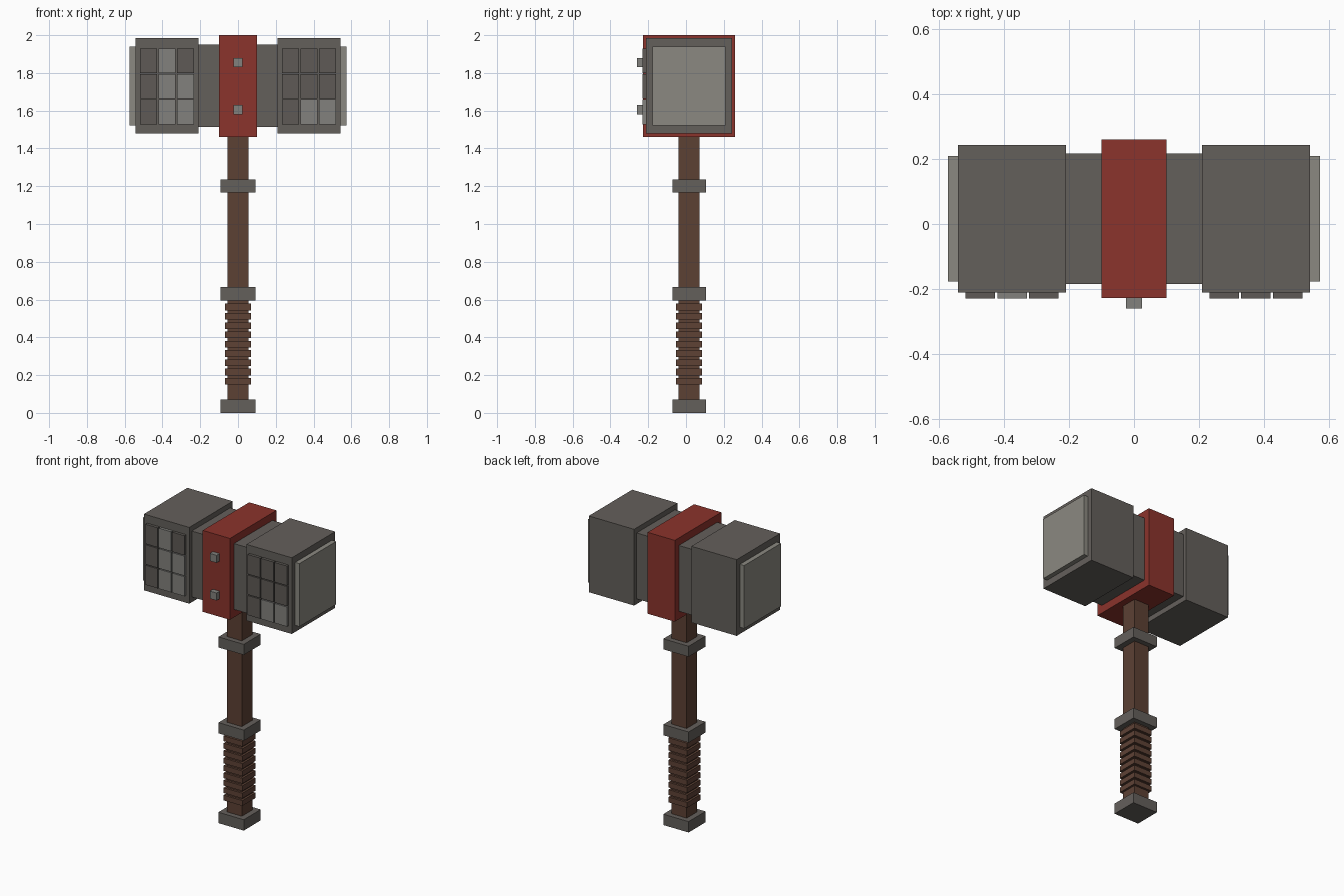
import bpy

if "Cube" in bpy.data.objects:
    bpy.data.objects.remove(bpy.data.objects["Cube"])

CY = 0.0165  # depth centre of the hammer body


def material(name, rgb):
    m = bpy.data.materials.new(name)
    m.diffuse_color = (*rgb, 1)
    m.use_nodes = True
    m.node_tree.nodes["Principled BSDF"].inputs["Base Color"].default_value = m.diffuse_color
    return m


STONE = material("dark_stone", (0.127, 0.116, 0.105))
TILE = material("dark_tile", (0.112, 0.102, 0.092))
LIGHT = material("pale_stone", (0.258, 0.250, 0.218))
STEEL = material("grey_steel", (0.223, 0.220, 0.205))
RED = material("red_band", (0.258, 0.033, 0.025))
WOOD = material("brown_wood", (0.107, 0.052, 0.034))
WRAP = material("brown_leather", (0.112, 0.054, 0.036))


def box(name, x, y, z, mat):
    """Box from (min, max) ranges on each axis."""
    verts = [(a, b, c) for a in x for b in y for c in z]
    faces = [(0, 1, 3, 2), (4, 6, 7, 5), (0, 4, 5, 1),
             (2, 3, 7, 6), (0, 2, 6, 4), (1, 5, 7, 3)]
    me = bpy.data.meshes.new(name)
    me.from_pydata(verts, [], faces)
    me.materials.append(mat)
    ob = bpy.data.objects.new(name, me)
    bpy.context.collection.objects.link(ob)
    return ob


def post(name, hx, hy, z, mat):
    """Box centred on the shaft axis."""
    return box(name, (-hx, hx), (CY - hy, CY + hy), z, mat)


# Shaft, collars and grip wraps
post("shaft", 0.055, 0.055, (0.04, 1.50), WOOD)
for name, z in (("pommel", (0, 0.072)), ("grip_collar", (0.596, 0.667)),
                ("upper_collar", (1.166, 1.236))):
    post(name, 0.093, 0.089, z, STONE)
for i in range(9):
    zc = 0.167 + i * 0.0492
    post(f"grip_wrap_{i + 1}", 0.069, 0.069, (zc - 0.0175, zc + 0.0175), WRAP)

# Head core and central band with two bolts
post("head_core", 0.3, 0.2015, (1.513, 1.95), STONE)
post("head_band", 0.10, 0.244, (1.46, 2.0), RED)
for i, zc in enumerate((1.605, 1.855)):
    box(f"bolt_{i + 1}", (-0.025, 0.025), (-0.26, -0.2), (zc - 0.025, zc + 0.025), STEEL)

# Striking blocks, end plates and front tiles (grids read left to right, top down)
pale = {"left": {(0, 1), (1, 1), (1, 2), (2, 1), (2, 2)},
        "right": {(2, 1), (2, 2)}}
for side, s in (("left", -1), ("right", 1)):
    box(f"{side}_block", sorted((s * 0.21, s * 0.543)),
        (CY - 0.2275, CY + 0.2275), (1.478, 1.984), STONE)
    box(f"{side}_end_plate", sorted((s * 0.5, s * 0.574)),
        (CY - 0.193, CY + 0.193), (1.522, 1.94), LIGHT)
    for row in range(3):
        for col in range(3):
            xc = s * 0.376 + (col - 1) * 0.098
            zc = 1.865 - row * 0.136
            box(f"{side}_tile_{row + 1}_{col + 1}", (xc - 0.0455, xc + 0.0455),
                (-0.23, -0.2), (zc - 0.065, zc + 0.065),
                STEEL if (row, col) in pale[side] else TILE)
